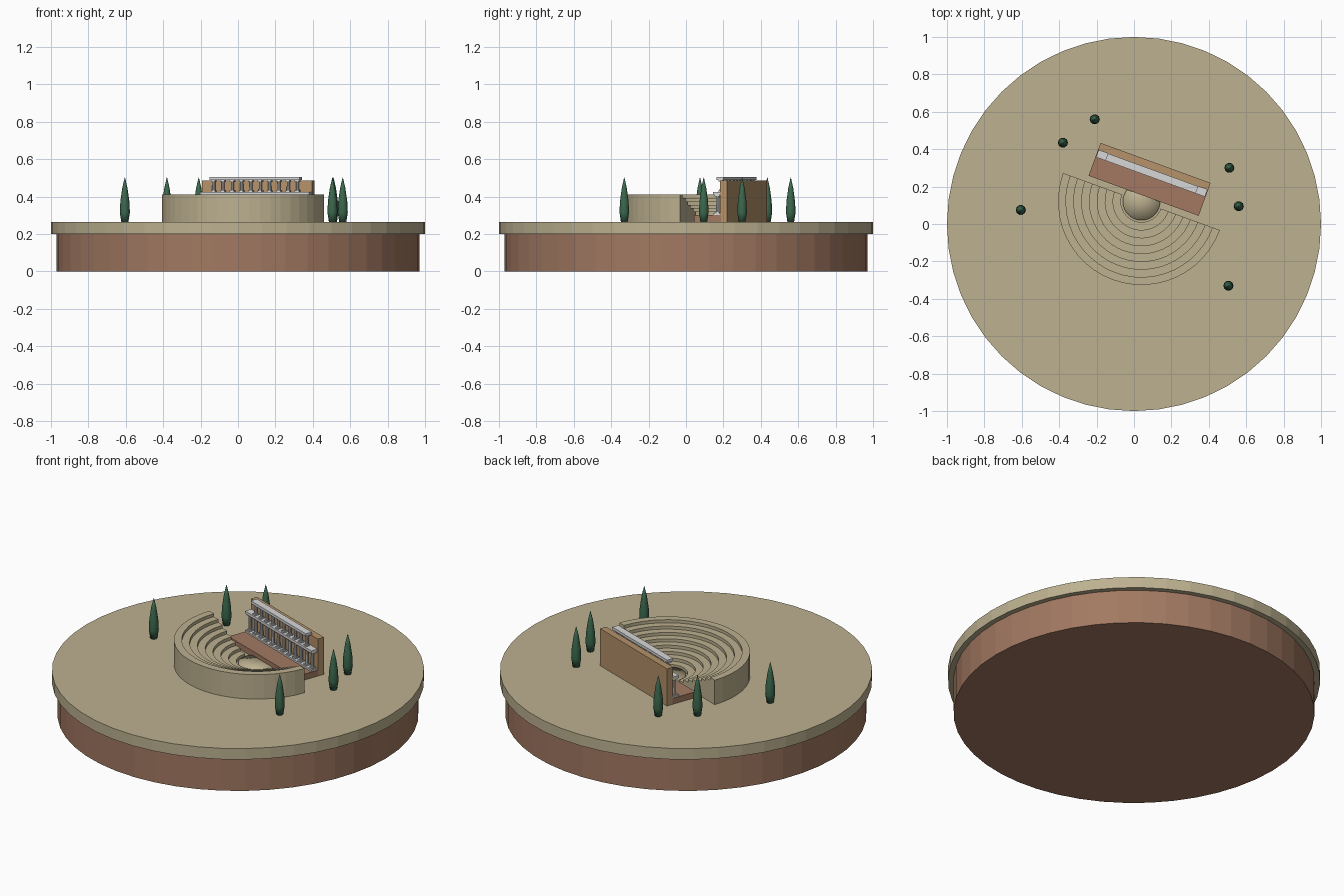
import bpy, bmesh, math
from mathutils import Matrix, Vector

cube = bpy.data.objects.get("Cube")
if cube:
    bpy.data.objects.remove(cube, do_unlink=True)

GROUND = 0.265
# Theatre frame: local x runs along the stage, local y points to the back wall
SITE = Matrix.Translation((0.04, 0.12, 0)) @ Matrix.Rotation(math.radians(-20), 4, 'Z')


def material(name, rgb):
    m = bpy.data.materials.new(name)
    m.use_nodes = True
    m.diffuse_color = (*rgb, 1)
    m.node_tree.nodes["Principled BSDF"].inputs["Base Color"].default_value = (*rgb, 1)
    return m


sand = material("sandstone", (0.51, 0.44, 0.28))
earth = material("terracotta earth", (0.36, 0.19, 0.12))
ochre = material("ochre masonry", (0.46, 0.29, 0.145))
marble = material("pale marble", (0.68, 0.68, 0.68))
green = material("cypress green", (0.045, 0.14, 0.075))


def finish(name, bm, mat, matrix=Matrix(), smooth=False):
    bmesh.ops.recalc_face_normals(bm, faces=bm.faces)
    for f in bm.faces:
        f.smooth = smooth
    mesh = bpy.data.meshes.new(name)
    bm.to_mesh(mesh)
    bm.free()
    mesh.materials.append(mat)
    ob = bpy.data.objects.new(name, mesh)
    ob.matrix_world = matrix
    bpy.context.collection.objects.link(ob)
    return ob


def add_box(bm, x0, x1, y0, y1, z0, z1):
    centre = Vector((x0 + x1, y0 + y1, z0 + z1)) / 2
    size = Matrix.Diagonal((x1 - x0, y1 - y0, z1 - z0, 1))
    bmesh.ops.create_cube(bm, size=1, matrix=Matrix.Translation(centre) @ size)


def add_cylinder(bm, x, y, z0, z1, r, sides, r_top=None, fan=False):
    bmesh.ops.create_cone(bm, cap_ends=True, cap_tris=fan, segments=sides,
                          radius1=r, radius2=r if r_top is None else r_top, depth=z1 - z0,
                          matrix=Matrix.Translation((x, y, (z0 + z1) / 2)))


def cylinder(name, mat, z0, z1, r, sides):
    bm = bmesh.new()
    add_cylinder(bm, 0, 0, z0, z1, r, sides)
    return finish(name, bm, mat)


def box(name, mat, *bounds):
    bm = bmesh.new()
    add_box(bm, *bounds)
    return finish(name, bm, mat, SITE)


# Round base and ground slab
cylinder("earth_base", earth, 0, 0.2, 0.97, 48)
cylinder("ground_slab", sand, 0.2, GROUND, 1.0, 48)

# Stepped half-round seating: one stair profile swept through a half turn
TIERS, INNER, OUTER, RISE = 8, 0.11, 0.446, 0.145
profile = [(INNER, GROUND)]
for i in range(TIERS):
    z = GROUND + RISE * (i + 1) / TIERS
    for k in (i, i + 1):
        profile.append((INNER + (OUTER - INNER) * k / TIERS, z))
profile.append((OUTER, GROUND))

bm = bmesh.new()
STEPS = 24
rings = []
for s in range(STEPS + 1):
    a = math.pi + math.pi * s / STEPS
    rings.append([bm.verts.new((r * math.cos(a), r * math.sin(a), z)) for r, z in profile])
count = len(profile)
for a, b in zip(rings, rings[1:]):
    for j in range(count):
        n = (j + 1) % count
        bm.faces.new((a[j], a[n], b[n], b[j]))
bm.faces.new(rings[0])
bm.faces.new(rings[-1])
finish("seating_tiers", bm, sand, SITE)

# Orchestra floor, softly shaded low disc
bm = bmesh.new()
add_cylinder(bm, 0, 0, GROUND, GROUND + 0.01, 0.1, 32, fan=True)
finish("orchestra_floor", bm, sand, SITE, smooth=True)

# Stage and back wall
box("stage", earth, -0.313, 0.313, 0.033, 0.185, GROUND, 0.3)
box("back_wall", ochre, -0.313, 0.313, 0.18, 0.22, GROUND, 0.485)

# Two storeys of colonnade in front of the wall
COL_Y = 0.16


def colonnade(name, number, z0, z1, half, radius):
    spacing = 0.053
    bm = bmesh.new()
    for i in range(number):
        x = (i - (number - 1) / 2) * spacing
        add_cylinder(bm, x, COL_Y, z0, z1, radius, 10, radius * 0.85)
        for low, high in ((z0, z0 + 0.007), (z1 - 0.008, z1)):
            w = radius * 1.35
            add_box(bm, x - w, x + w, COL_Y - w, COL_Y + w, low, high)
    finish(name + "_columns", bm, marble, SITE)
    box(name + "_entablature", marble, -half, half, COL_Y - 0.02, COL_Y + 0.02, z1, z1 + 0.016)


box("column_plinth", marble, -0.31, 0.31, COL_Y - 0.02, COL_Y + 0.02, 0.3, 0.31)
colonnade("lower", 12, 0.31, 0.408, 0.31, 0.01)
colonnade("upper", 10, 0.424, 0.489, 0.257, 0.009)

# Cypress trees: a slim turned profile
tree_profile = [(0.019, 0), (0.027, 0.05), (0.024, 0.11), (0.014, 0.18), (0.001, 0.236)]
tree_spots = [(-0.21, 0.56), (-0.38, 0.435), (-0.605, 0.075),
              (0.51, 0.3), (0.56, 0.095), (0.505, -0.33)]
for i, (x, y) in enumerate(tree_spots):
    bm = bmesh.new()
    SIDES = 10
    loops = [[bm.verts.new((r * math.cos(math.tau * s / SIDES),
                            r * math.sin(math.tau * s / SIDES), z)) for s in range(SIDES)]
             for r, z in tree_profile]
    for a, b in zip(loops, loops[1:]):
        for s in range(SIDES):
            n = (s + 1) % SIDES
            bm.faces.new((a[s], a[n], b[n], b[s]))
    bm.faces.new(loops[0])
    bm.faces.new(loops[-1])
    finish(f"cypress_{i + 1}", bm, green, Matrix.Translation((x, y, GROUND)), smooth=True)
